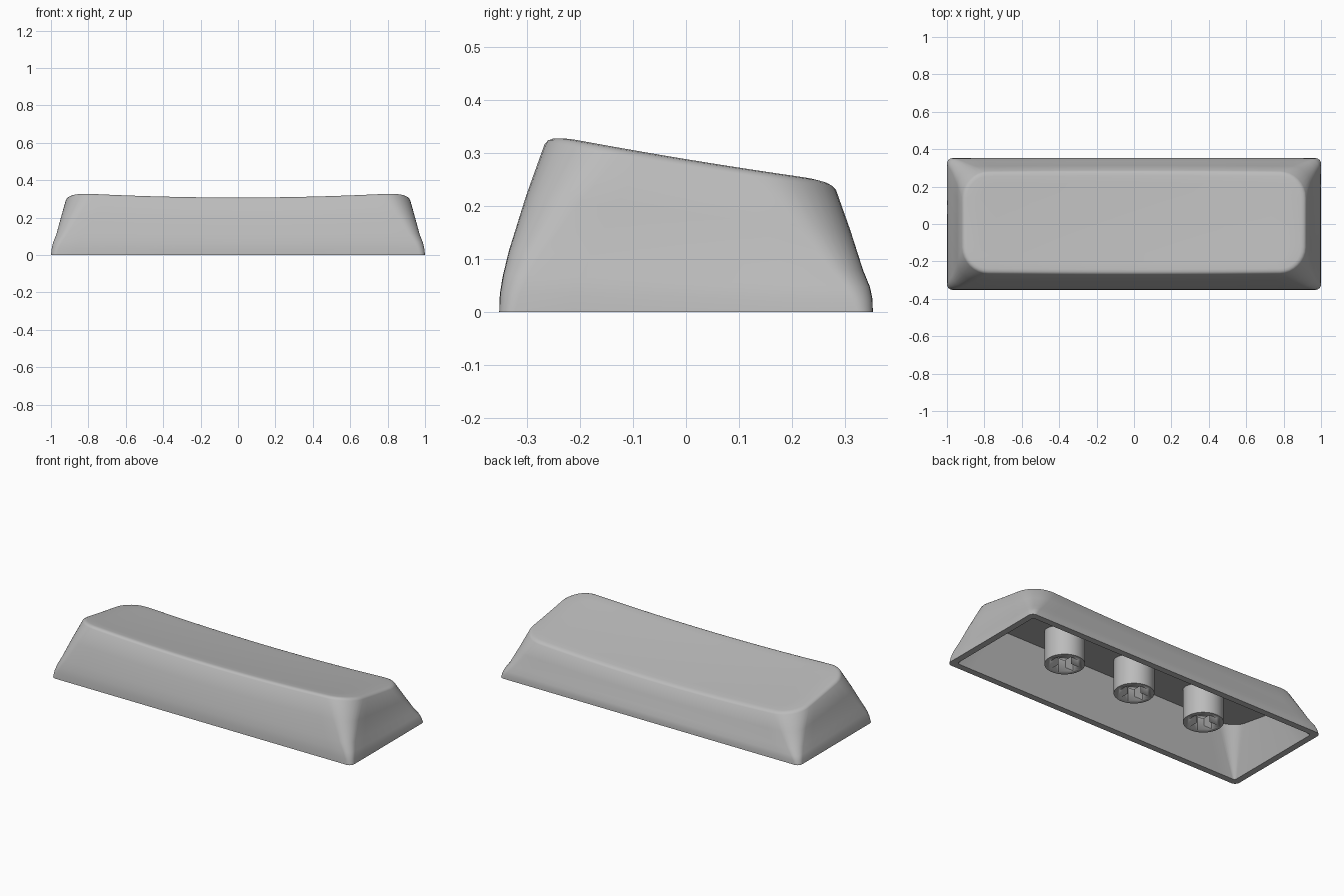
import bpy, bmesh, math

cube = bpy.data.objects.get("Cube")
if cube:
    bpy.data.objects.remove(cube, do_unlink=True)

grey = bpy.data.materials.new("plain grey plastic")
grey.use_nodes = True
colour = (0.5, 0.5, 0.5, 1)
grey.diffuse_color = colour
grey.node_tree.nodes["Principled BSDF"].inputs["Base Color"].default_value = colour


def finish(bm, name, angle=40):
    bmesh.ops.recalc_face_normals(bm, faces=bm.faces)
    mesh = bpy.data.meshes.new(name)
    bm.to_mesh(mesh)
    bm.free()
    mesh.materials.append(grey)
    obj = bpy.data.objects.new(name, mesh)
    bpy.context.collection.objects.link(obj)
    bpy.ops.object.select_all(action='DESELECT')
    obj.select_set(True)
    bpy.context.view_layer.objects.active = obj
    bpy.ops.object.shade_smooth_by_angle(angle=math.radians(angle))
    return obj


def dish(x, y):
    # sloping top surface, hollowed along its length
    return 0.264 + 0.024 * min(1, (x / 0.85) ** 2) - 0.165 * y + 0.05 * y * y


def ceiling(y):
    return 0.222 - 0.165 * y


def outline(hx, front, back, r, corner=8, long=20, short=6):
    # rounded rectangle, counter-clockwise, with subdivided straight sides
    centres = [(hx - r, back - r), (r - hx, back - r),
               (r - hx, r - front), (hx - r, r - front)]
    pts = []
    for i, (cx, cy) in enumerate(centres):
        for k in range(corner + 1):
            a = math.pi / 2 * (i + k / corner)
            pts.append((cx + r * math.cos(a), cy + r * math.sin(a)))
        nx, ny = centres[(i + 1) % 4]
        n = short if i % 2 else long
        x0, y0 = pts[-1]
        pts += [(x0 + (nx - cx) * k / n, y0 + (ny - cy) * k / n) for k in range(1, n)]
    return pts


def add_ring(bm, pts, height):
    return [bm.verts.new((x, y, height(x, y))) for x, y in pts]


def bridge(bm, a, b):
    for i in range(len(a)):
        j = (i + 1) % len(a)
        bm.faces.new((a[i], a[j], b[j], b[i]))


# Cap shell: outer walls, rounded rim, dished top and hollow underside
bm = bmesh.new()
walls = [  # height share, half length, front, back, corner radius
    (0, 1, .352, .352, .03), (.1, .996, .35, .351, .037),
    (.2, .988, .344, .346, .047), (.33, .971, .333, .333, .062),
    (.64, .945, .3, .308, .1), (.953, .92, .264, .28, .14)]
for share, d in ((.976, .006), (.992, .015), (.999, .028)):
    walls.append((share, .92 - d, .264 - d, .28 - d, .14 - d))

rings = []
for share, hx, front, back, r in walls:
    pts = [(x, y * (1 + .025 * share * (1 - x * x))) for x, y in outline(hx, front, back, r)]
    rings.append(add_ring(bm, pts, lambda x, y: share * dish(x, y)))
for s in (.85, .65, .45, .25, .08):
    rings.append(add_ring(bm, [(x * (.5 + .5 * s), y * s) for x, y in pts], dish))
for a, b in zip(rings, rings[1:]):
    bridge(bm, a, b)
bm.faces.new(rings[-1])

inner_rim = add_ring(bm, outline(.962, .314, .314, .015), lambda x, y: 0)
inner_top = add_ring(bm, outline(.89, .245, .255, .1), lambda x, y: ceiling(y))
bridge(bm, rings[0], inner_rim)
bridge(bm, inner_rim, inner_top)
bm.faces.new(inner_top)
bmesh.ops.triangulate(bm, faces=[f for f in bm.faces if len(f.verts) > 4])
finish(bm, "cap_shell")

# Three stems under the cap, each with a cross-shaped socket
STEM_R, STEM_BASE, SOCKET_TOP = 0.108, 0.035, 0.175
ARM, HALF = 0.078, 0.024


def prism(bm, pts, bottom, top):
    low = add_ring(bm, pts, lambda x, y: bottom)
    high = add_ring(bm, pts, top)
    bridge(bm, low, high)
    bm.faces.new(low)
    bm.faces.new(high)


quarter = [(ARM, -HALF), (ARM, HALF), (HALF, HALF)]
cross = []
for i in range(4):
    c, s = round(math.cos(i * math.pi / 2)), round(math.sin(i * math.pi / 2))
    cross += [(x * c - y * s, x * s + y * c) for x, y in quarter]
circle = [(STEM_R * math.cos(k * math.pi / 24), STEM_R * math.sin(k * math.pi / 24))
          for k in range(48)]

for name, cx in (("right", -.48), ("middle", 0), ("left", .48)):
    bm = bmesh.new()
    prism(bm, circle, STEM_BASE, lambda x, y: ceiling(y) + .015)
    stem = finish(bm, name + "_stem")
    bm = bmesh.new()
    prism(bm, cross, STEM_BASE - .02, lambda x, y: SOCKET_TOP)
    cutter = finish(bm, name + "_socket_cutter")
    cutter.hide_render = True
    cutter.hide_set(True)
    stem.location.x = cutter.location.x = cx
    socket = stem.modifiers.new("socket", 'BOOLEAN')
    socket.operation = 'DIFFERENCE'
    socket.solver = 'EXACT'
    socket.object = cutter
